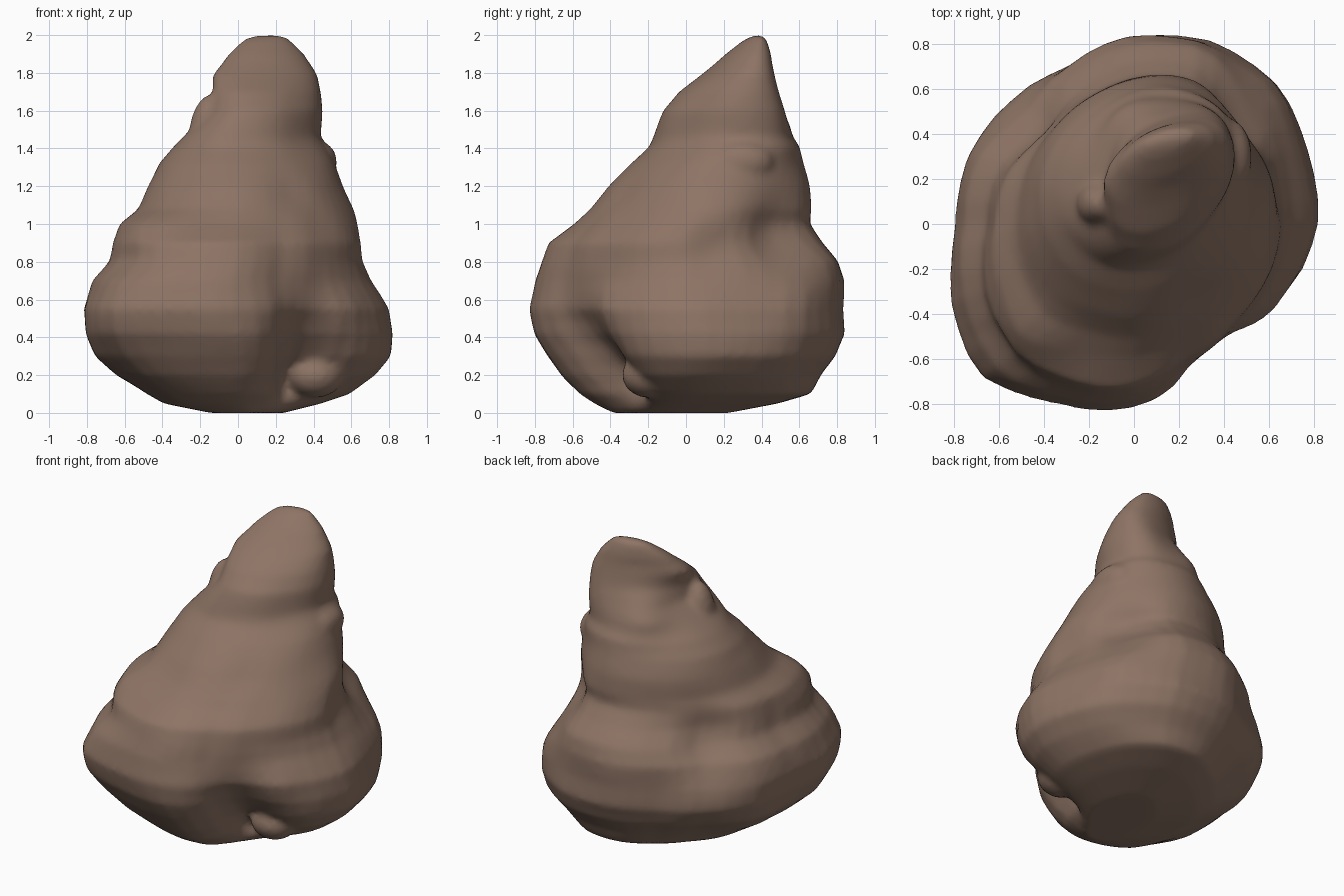
import bpy, bmesh, math
from mathutils import Vector, noise

mud = bpy.data.materials.new("mud_brown")
mud.diffuse_color = (0.27, 0.175, 0.13, 1)

# Height, then left / right / front / back extents of the mound
LEVELS = [
    (0.00, -0.15, 0.25, -0.40, 0.22), (0.05, -0.40, 0.45, -0.50, 0.48),
    (0.10, -0.49, 0.60, -0.58, 0.65), (0.20, -0.66, 0.74, -0.68, 0.70),
    (0.30, -0.77, 0.82, -0.75, 0.78), (0.42, -0.82, 0.83, -0.82, 0.83),
    (0.55, -0.83, 0.81, -0.85, 0.82), (0.70, -0.78, 0.72, -0.82, 0.83),
    (0.80, -0.69, 0.69, -0.78, 0.80), (0.90, -0.67, 0.68, -0.74, 0.71),
    (1.00, -0.63, 0.65, -0.60, 0.65), (1.08, -0.53, 0.62, -0.51, 0.66),
    (1.20, -0.48, 0.56, -0.41, 0.65), (1.32, -0.42, 0.51, -0.29, 0.62),
    (1.41, -0.34, 0.47, -0.19, 0.60), (1.46, -0.29, 0.44, -0.17, 0.56),
    (1.60, -0.15, 0.45, -0.12, 0.52), (1.70, -0.13, 0.44, -0.04, 0.49),
    (1.79, -0.13, 0.42, 0.08, 0.47), (1.90, -0.05, 0.35, 0.21, 0.45),
    (1.97, 0.02, 0.28, 0.30, 0.43), (2.00, 0.08, 0.24, 0.36, 0.41)]

# Plan outline of the base: radius every 22.5 degrees from +x
OUTLINE = [0.82, 0.84, 0.885, 0.89, 0.84, 0.77, 0.76, 0.80,
           0.80, 0.877, 0.905, 0.85, 0.81, 0.73, 0.725, 0.76]

# Local dents (negative) and lumps: centre, reach, strength
LUMPS = [((0.34, -0.56, 0.44), 0.20, -0.12), ((0.40, -0.44, 0.20), 0.22, -0.26),
         ((0.26, -0.30, 1.13), 0.12, -0.04), ((0.66, 0.15, 0.86), 0.14, -0.04),
         ((0.54, 0.52, 0.93), 0.20, -0.11), ((0.60, 0.60, 0.62), 0.20, 0.03),
         ((-0.65, -0.60, 0.50), 0.22, 0.05), ((-0.62, -0.58, 0.82), 0.10, -0.03),
         ((-0.48, -0.45, 1.02), 0.16, 0.05), ((-0.50, 0.50, 0.12), 0.22, -0.05),
         ((-0.50, 0.47, 0.81), 0.20, -0.09), ((-0.55, 0.52, 0.48), 0.2, 0.03),
         ((-0.02, 0.45, 1.57), 0.14, 0.07)]

SEG = 48


def ring_point(level, i):
    z, x0, x1, y0, y1 = level
    t = 2 * math.pi * i / SEG
    k = i * 16 / SEG
    a = int(k)
    r = OUTLINE[a] + (OUTLINE[(a + 1) % 16] - OUTLINE[a]) * (k - a)
    r /= 0.835
    skew = 0.12 + 0.30 * min(1, max(0, (z - 1.3) / 0.4))
    base = Vector((r * math.cos(t), r * math.sin(t)))
    top = Vector((math.cos(t - skew / 2), math.sin(t + skew / 2)))
    p = base.lerp(top, min(1, max(0, (z - 0.9) / 0.3)))
    return Vector(((x0 + x1) / 2 + p.x * (x1 - x0) / 2,
                   (y0 + y1) / 2 + p.y * (y1 - y0) / 2, z))


# Main mound: lofted rings (with one ring between each pair), pushed in and out
fine = []
for a, b in zip(LEVELS, LEVELS[1:]):
    fine += [a, tuple((u + v) / 2 for u, v in zip(a, b))]
fine.append(LEVELS[-1])

bm = bmesh.new()
rings = []
for lv in fine:
    mid = Vector(((lv[1] + lv[2]) / 2, (lv[3] + lv[4]) / 2, lv[0]))
    ring = []
    for i in range(SEG):
        p = ring_point(lv, i)
        out = (p - mid).normalized()
        push = 0.0
        for c, reach, s in LUMPS:
            push += s * math.exp(-((p - Vector(c)).length / reach) ** 2)
        if 0.1 < lv[0] < 1.9:
            push += 0.012 * noise.noise(p * 4)
        ring.append(bm.verts.new(p + out * push))
    rings.append(ring)
for lo, hi in zip(rings, rings[1:]):
    for i in range(SEG):
        j = (i + 1) % SEG
        bm.faces.new((lo[i], lo[j], hi[j], hi[i]))
bm.faces.new(rings[0][::-1])
bm.faces.new(rings[-1])
mesh = bpy.data.meshes.new("mound")
bm.to_mesh(mesh)
bm.free()
mound = bpy.data.objects.new("mound", mesh)
bpy.context.collection.objects.link(mound)
mesh.materials.append(mud)
mesh.shade_smooth()


# Small rounded nubs stuck to the mound
def nub(name, loc, size, tilt):
    bpy.ops.mesh.primitive_uv_sphere_add(segments=20, ring_count=12, location=loc, rotation=tilt)
    ob = bpy.context.object
    ob.name = name
    ob.scale = size
    ob.data.materials.append(mud)
    bpy.ops.object.shade_smooth()
    return ob


nubs = [nub("side_spike", (-0.18, 0.09, 1.52), (0.075, 0.09, 0.165), (0, 0.2, 0)),
        nub("shoulder_nub", (0.42, 0.30, 1.33), (0.105, 0.17, 0.11), (0, 0, 0)),
        nub("low_front_nub", (0.41, -0.20, 0.20), (0.15, 0.14, 0.12), (0, 0, 0))]

# Fuse the nubs into the mound and soften the joints
bpy.ops.object.select_all(action='DESELECT')
for ob in nubs + [mound]:
    ob.select_set(True)
bpy.context.view_layer.objects.active = mound
bpy.ops.object.join()
fuse = mound.modifiers.new("fuse", 'REMESH')
fuse.mode = 'VOXEL'
fuse.voxel_size = 0.022
fuse.use_smooth_shade = True
soften = mound.modifiers.new("soften", 'SMOOTH')
soften.factor = 0.5
soften.iterations = 5
